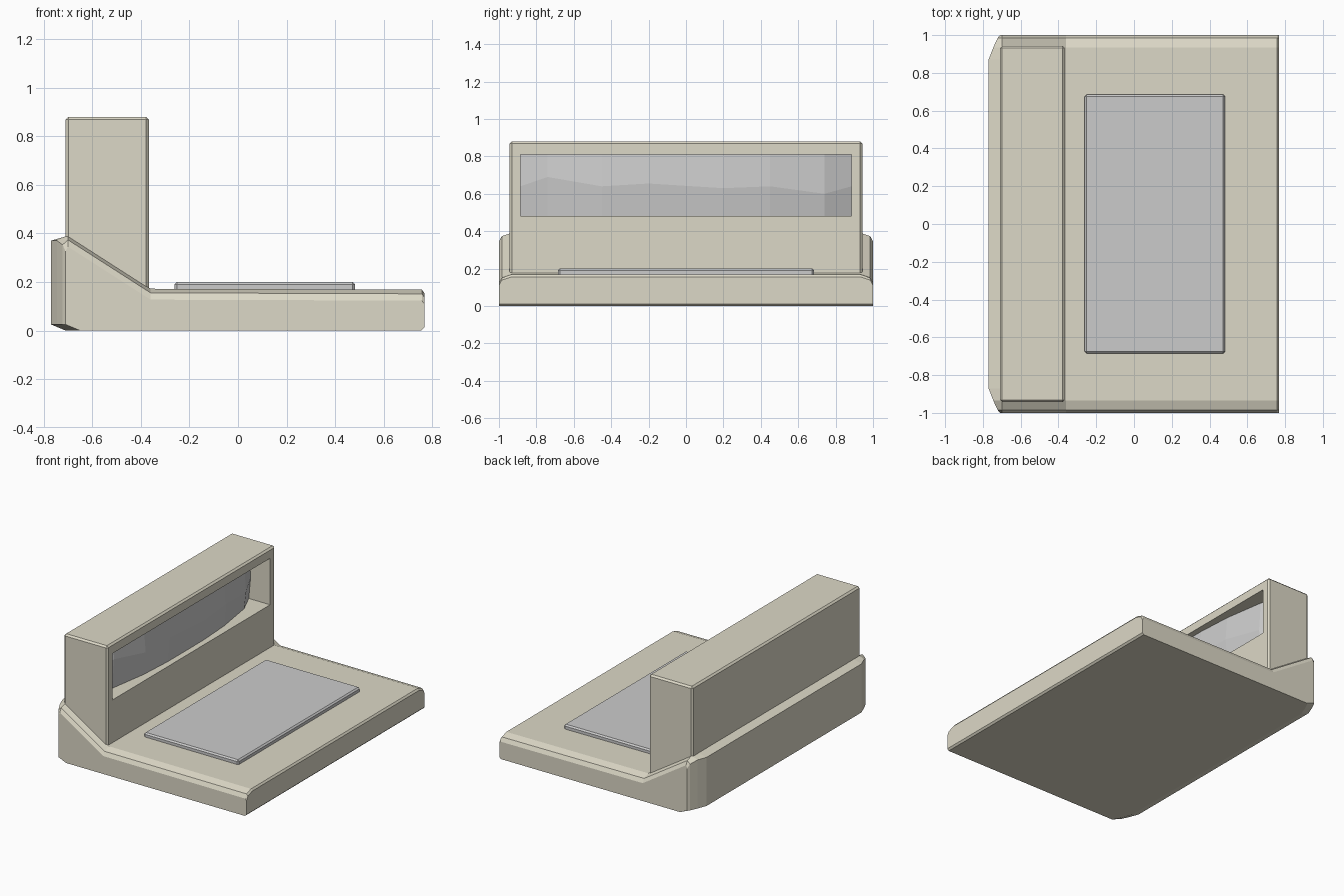
import bpy, bmesh

if "Cube" in bpy.data.objects:
    bpy.data.objects.remove(bpy.data.objects["Cube"])

beige = bpy.data.materials.new("beige_plastic")
beige.diffuse_color = (0.72, 0.69, 0.57, 1)
beige.use_nodes = True
beige.node_tree.nodes["Principled BSDF"].inputs["Base Color"].default_value = beige.diffuse_color


def add_mesh(name, bm, mat=None):
    bmesh.ops.recalc_face_normals(bm, faces=bm.faces)
    mesh = bpy.data.meshes.new(name)
    bm.to_mesh(mesh)
    bm.free()
    obj = bpy.data.objects.new(name, mesh)
    bpy.context.collection.objects.link(obj)
    if mat:
        mesh.materials.append(mat)
    return obj


def box(name, x, y, z, bevel=0.0, mat=None):
    bm = bmesh.new()
    bmesh.ops.create_cube(bm, size=1)
    for v in bm.verts:
        v.co = [r[0] + (c + 0.5) * (r[1] - r[0]) for c, r in zip(v.co, (x, y, z))]
    if bevel:
        bmesh.ops.bevel(bm, geom=bm.edges[:], offset=bevel, segments=1, affect='EDGES')
    return add_mesh(name, bm, mat)


def bridge(bm, a, b, closed=True):
    n = len(a)
    for i in range(n if closed else n - 1):
        j = (i + 1) % n
        bm.faces.new((a[i], a[j], b[j], b[i]))


# Base: one side profile lofted across y, softened at both ends
def base_ring(bm, y, drop, back):
    prof = [(back, 0.025), (back + 0.06, 0), (0.755, 0), (0.767, 0.012),
            (0.767, 0.155 - drop), (0.757, 0.168 - drop), (-0.36, 0.172 - drop),
            (-0.70, 0.39 - drop), (back, 0.37 - drop)]
    return [bm.verts.new((x, y, z)) for x, z in prof]


half = [(1.0, 0.045, -0.71), (0.985, 0.017, -0.722), (0.935, 0, -0.745), (0.87, 0, -0.77)]
sections = [(-y, d, b) for y, d, b in half] + half[::-1]
bm = bmesh.new()
rings = [base_ring(bm, *s) for s in sections]
for a, b in zip(rings, rings[1:]):
    bridge(bm, a, b)
bm.faces.new(rings[0])
bm.faces.new(rings[-1])
add_mesh("base", bm, beige)

# Upright housing with a recessed window
housing = box("housing", (-0.71, -0.367), (-0.943, 0.943), (0.1, 0.88), 0.012, beige)
cutter = box("window_cutter", (-0.55, -0.3), (-0.885, 0.885), (0.48, 0.81))
cutter.hide_render = True
mod = housing.modifiers.new("window", 'BOOLEAN')
mod.operation = 'DIFFERENCE'
mod.solver = 'EXACT'
mod.object = cutter
bpy.context.view_layer.objects.active = housing
bpy.ops.object.modifier_apply(modifier=mod.name)
bpy.data.objects.remove(cutter, do_unlink=True)

# Faceted display bulging towards the front, with an uneven ridge
plan = [(-0.885, -0.52, 0.64), (-0.74, -0.455, 0.69), (-0.45, -0.41, 0.64),
        (-0.2, -0.395, 0.655), (0.2, -0.395, 0.63), (0.45, -0.41, 0.64),
        (0.74, -0.455, 0.60), (0.885, -0.52, 0.64)]
bm = bmesh.new()
rows = [[bm.verts.new((x - dx, y, z or ridge)) for y, x, ridge in plan]
        for dx, z in ((0.015, 0.48), (0, None), (0.015, 0.81))]
for a, b in zip(rows, rows[1:]):
    bridge(bm, a, b, closed=False)
display = add_mesh("display", bm)
if display.data.polygons[0].normal.x < 0:
    display.data.flip_normals()

# Raised pad on the deck
box("control_pad", (-0.262, 0.482), (-0.685, 0.685), (0.15, 0.2), 0.01)
